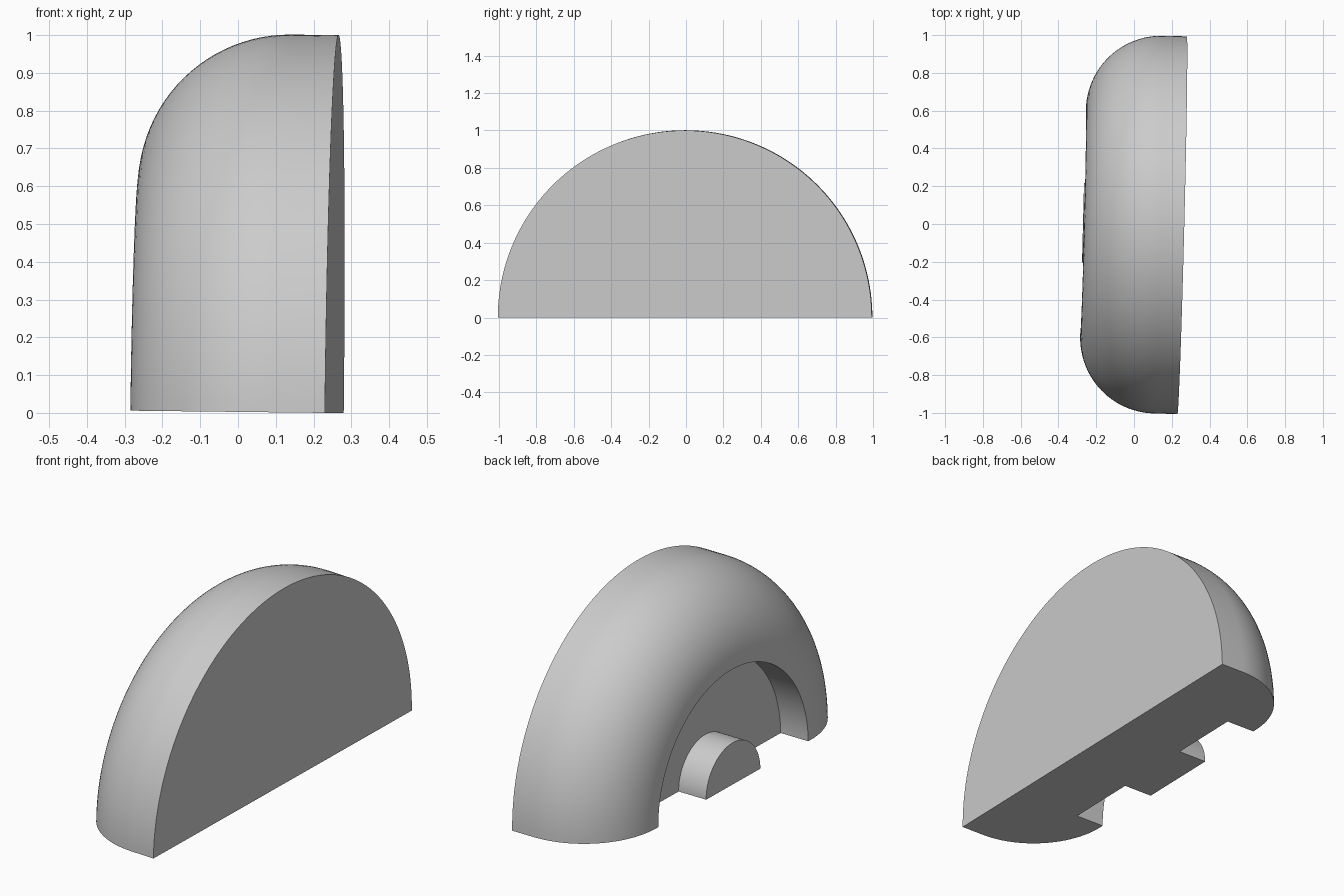
import bpy, bmesh
from math import pi, sin, cos, radians
from mathutils import Matrix

cube = bpy.data.objects.get("Cube")
if cube:
    bpy.data.objects.remove(cube, do_unlink=True)

# Main sizes
BACK, FACE, FLOOR = 0.255, -0.27, -0.113
OUTER, OPENING, HUB = 1.0, 0.58, 0.21
ROUND = 0.4
ARC_STEPS, SPIN_STEPS = 24, 96

# Plain grey material
grey = bpy.data.materials.new("plain grey")
grey.use_nodes = True
colour = (0.6, 0.6, 0.6, 1)
grey.diffuse_color = colour
grey.node_tree.nodes["Principled BSDF"].inputs["Base Color"].default_value = colour

# Half section as (x, radius): flat back, rounded shoulder, recess, hub
profile = [(BACK, 0), (BACK, OUTER)]
for i in range(ARC_STEPS + 1):
    a = pi / 2 * i / ARC_STEPS
    profile.append((FACE + ROUND - ROUND * sin(a), OUTER - ROUND + ROUND * cos(a)))
profile += [(FACE, OPENING), (FLOOR, OPENING), (FLOOR, HUB), (FACE, HUB), (FACE, 0)]

# Sweep the section through half a turn about the x axis
bm = bmesh.new()
verts = [bm.verts.new((x, r, 0)) for x, r in profile]
edges = [bm.edges.new(pair) for pair in zip(verts, verts[1:])]
bmesh.ops.spin(bm, geom=verts + edges, cent=(0, 0, 0), axis=(1, 0, 0),
               angle=pi, steps=SPIN_STEPS)
bmesh.ops.remove_doubles(bm, verts=bm.verts, dist=0.0001)
for v in bm.verts:
    v.co.z = abs(v.co.z)

# Close the flat underside
rim = [e for e in bm.edges if e.is_boundary]
bmesh.ops.contextual_create(bm, geom=rim)
bmesh.ops.recalc_face_normals(bm, faces=bm.faces)

# Slight lean and turn, then rest on the ground
bm.transform(Matrix.Rotation(radians(-1.43), 4, "Z") @ Matrix.Rotation(radians(0.65), 4, "Y"))
lowest = min(v.co.z for v in bm.verts)
bmesh.ops.translate(bm, verts=bm.verts, vec=(0, 0, -lowest))

mesh = bpy.data.meshes.new("half_wheel")
bm.to_mesh(mesh)
bm.free()
mesh.materials.append(grey)
wheel = bpy.data.objects.new("half_wheel", mesh)
bpy.context.collection.objects.link(wheel)

# Smooth the rounded surface, keep the cut edges sharp
bpy.ops.object.select_all(action="DESELECT")
wheel.select_set(True)
bpy.context.view_layer.objects.active = wheel
bpy.ops.object.shade_smooth_by_angle(angle=radians(30))
